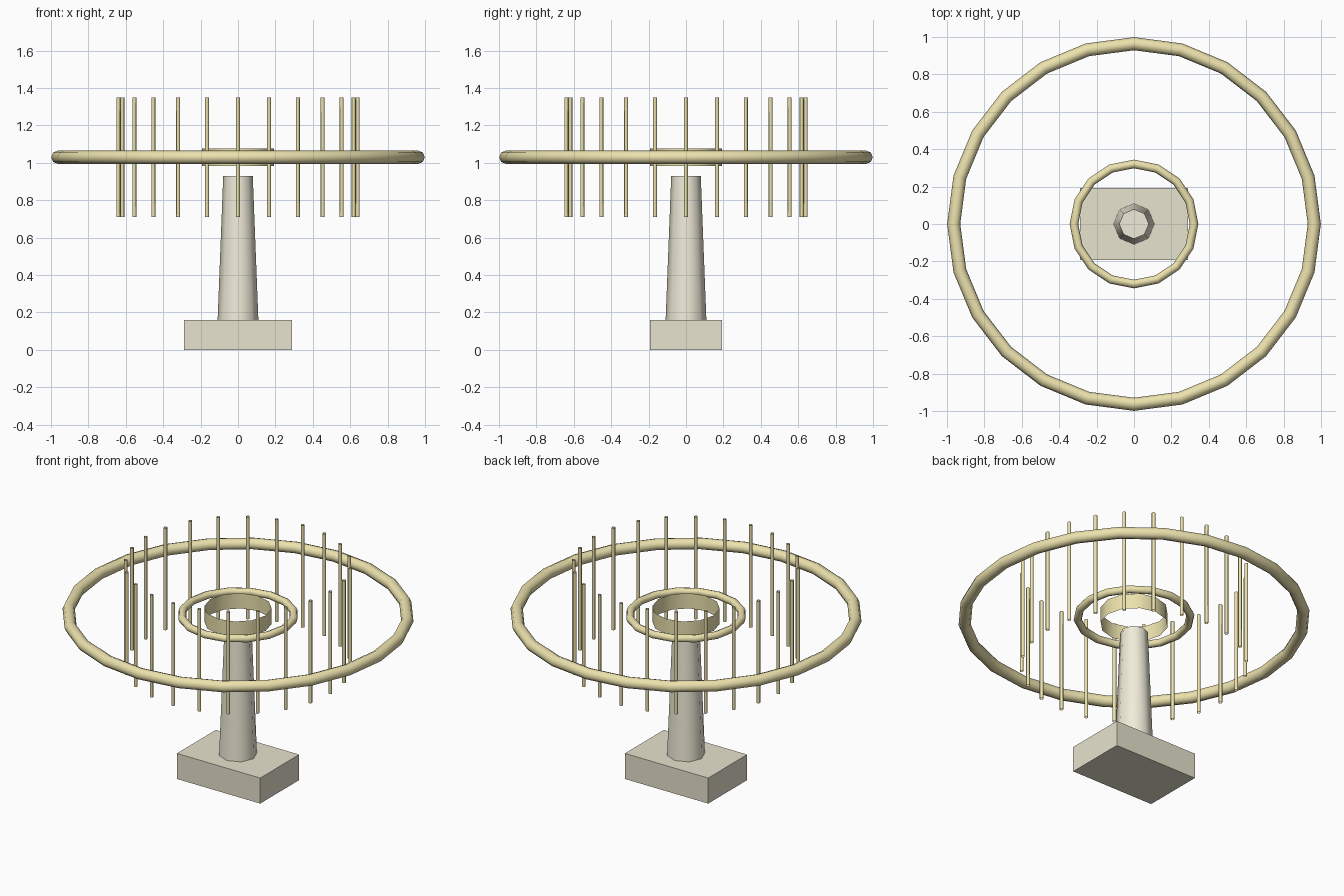
import bpy
from math import sin, cos, pi, radians

if "Cube" in bpy.data.objects:
    bpy.data.objects.remove(bpy.data.objects["Cube"])


def material(name, rgb):
    m = bpy.data.materials.new(name)
    m.diffuse_color = (*rgb, 1)
    m.use_nodes = True
    m.node_tree.nodes["Principled BSDF"].inputs["Base Color"].default_value = m.diffuse_color
    return m


BRASS = material("brass", (0.84, 0.76, 0.42))
STONE = material("stone", (0.80, 0.77, 0.62))
CREAM = material("cream", (0.88, 0.84, 0.70))


def finish(name, mat, smooth=True):
    ob = bpy.context.object
    ob.name = name
    ob.data.materials.append(mat)
    if smooth:
        bpy.ops.object.shade_smooth_by_angle(angle=radians(65))
    return ob


def ring(name, major, minor, segments, z):
    bpy.ops.mesh.primitive_torus_add(
        major_radius=major, minor_radius=minor, major_segments=segments,
        minor_segments=8, location=(0, 0, z))
    return finish(name, BRASS)


def tube(name, radius, z0, z1, sides, x=0, y=0):
    # open-ended cylinder
    bpy.ops.mesh.primitive_cylinder_add(
        vertices=sides, radius=radius, depth=z1 - z0, end_fill_type='NOTHING',
        location=(x, y, (z0 + z1) / 2))
    return finish(name, BRASS)


# Base block
bpy.ops.mesh.primitive_cube_add(size=1, location=(0, 0, 0.08))
bpy.context.object.scale = (0.577, 0.385, 0.16)
bpy.ops.object.transform_apply(location=False, rotation=False, scale=True)
finish("base", STONE, smooth=False)

# Tapered eight-sided column
bpy.ops.mesh.primitive_cone_add(
    vertices=8, radius1=0.109, radius2=0.079, depth=0.77,
    location=(0, 0, 0.545))
finish("column", CREAM)

# Rim, inner ring and open hub
ring("outer_rim", 0.964, 0.035, 24, 1.03)
ring("inner_ring", 0.321, 0.023, 16, 1.03)
tube("hub", 0.192, 0.982, 1.078, 12)

# Circle of upright rods
for i in range(24):
    a = 2 * pi * i / 24
    tube(f"rod_{i + 1}", 0.0105, 0.71, 1.35, 8, 0.64 * cos(a), 0.64 * sin(a))
